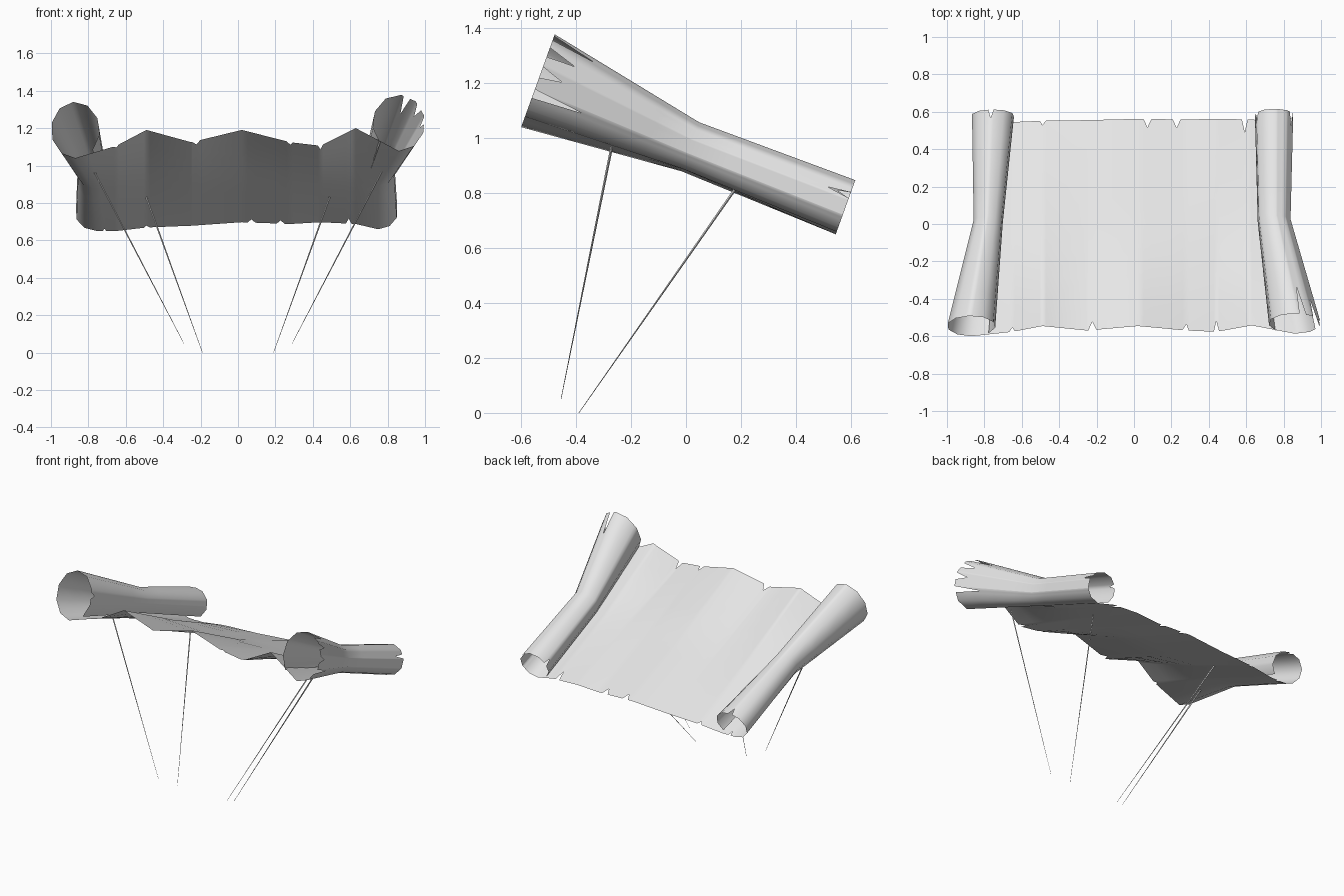
import bpy, bmesh
from math import sin, cos, radians
from mathutils import Vector

cube = bpy.data.objects.get("Cube")
if cube:
    bpy.data.objects.remove(cube, do_unlink=True)

paper = bpy.data.materials.new("pale grey")
paper.use_nodes = True
colour = (0.8, 0.8, 0.8, 1)
paper.diffuse_color = colour
paper.node_tree.nodes["Principled BSDF"].inputs["Base Color"].default_value = colour

NORMAL = Vector((0, 0.34, 0.94))      # upward direction of the tilted sheet
ROLL_STEPS = 9
FLAT_X = (-0.65, -0.49, -0.25, 0.02, 0.28, 0.44, 0.63)


def add_object(name, bm, smooth):
    mesh = bpy.data.meshes.new(name)
    bm.to_mesh(mesh)
    bm.free()
    mesh.materials.append(paper)
    for poly in mesh.polygons:
        poly.use_smooth = smooth
    obj = bpy.data.objects.new(name, mesh)
    bpy.context.collection.objects.link(obj)
    return obj


def roll(side, centre_x, centre_n, rx, rn):
    """Curl from its free inner edge, over the top, to the bottom."""
    angles = [radians(-45 + 315 * i / ROLL_STEPS) for i in range(ROLL_STEPS + 1)]
    return [(side * (centre_x - rx * cos(a)), centre_n + rn * sin(a)) for a in angles]


def section(y, z, right_roll, wave, left_roll):
    """Cross-section: curl, wavy flat part, curl."""
    pts = roll(-1, *right_roll) + list(zip(FLAT_X, wave)) + roll(1, *left_roll)[::-1]
    return [Vector((x, y, z)) + NORMAL * n for x, n in pts]


# Front, middle and back cross-sections
SECTIONS = [
    section(-0.6, 1.04, (0.87, 0.16, 0.13, 0.16),
            (0.07, 0.16, 0.09, 0.16, 0.09, 0.07, 0.17), (0.86, 0.2, 0.14, 0.16)),
    section(-0.02, 0.87, (0.78, 0.1, 0.08, 0.09),
            (0.02, 0.05, 0.03, 0.05, 0.04, 0.04, 0.05), (0.75, 0.11, 0.09, 0.09)),
    section(0.545, 0.65, (0.755, 0.1, 0.115, 0.1),
            (0, 0.02, 0.03, 0.05, 0.04, 0.05, 0.04), (0.75, 0.11, 0.105, 0.1)),
]

# Torn notches: position across the sheet, depth
FRONT_TEARS = [(1.6, 0.03), (10, 0.02), (12.1, 0.04), (14, 0.03), (15, 0.05),
               (18.8, 0.16), (19.7, 0.07), (20.6, 0.09), (21.6, 0.14)]
BACK_TEARS = [(4, 0.04), (9.4, 0.03), (11, 0.02), (13.2, 0.04), (13.8, 0.04),
              (15.8, 0.06), (20.3, 0.07), (24, 0.04)]


def half_width(u):
    return 0.08 if 9 < u < 17 else 0.22


def tear_depth(u, tears):
    return max([0] + [d * (1 - abs(u - c) / half_width(c)) for c, d in tears])


def sheet_point(u, v):
    i = min(int(u), len(SECTIONS[0]) - 2)
    front, mid, back = [s[i].lerp(s[i + 1], u - i) for s in SECTIONS]
    return front.lerp(mid, v * 2) if v < 0.5 else mid.lerp(back, v * 2 - 1)


# Rolled sheet
columns = {float(i) for i in range(len(SECTIONS[0]))}
for c, d in FRONT_TEARS + BACK_TEARS:
    columns |= {round(c + k * half_width(c), 3) for k in (-1, 0, 1)}
bm = bmesh.new()
grid = []
for u in sorted(columns):
    start, end = tear_depth(u, FRONT_TEARS), 1 - tear_depth(u, BACK_TEARS)
    rows = [start + (0.5 - start) * k / 4 for k in range(4)]
    rows += [0.5 + (end - 0.5) * k / 4 for k in range(5)]
    grid.append([bm.verts.new(sheet_point(u, v)) for v in rows])
for a, b in zip(grid, grid[1:]):
    for k in range(len(a) - 1):
        bm.faces.new((a[k], b[k], b[k + 1], a[k + 1]))
add_object("rolled_sheet", bm, True)


# Tapered hanging strings
def string(name, top, bottom):
    top, bottom = Vector(top), Vector(bottom)
    axis = top - bottom
    bm = bmesh.new()
    bmesh.ops.create_cone(bm, cap_ends=True, segments=4, radius1=0.001,
                          radius2=0.005, depth=axis.length)
    turn = Vector((0, 0, 1)).rotation_difference(axis)
    for v in bm.verts:
        v.co = turn @ v.co + (top + bottom) / 2
    add_object(name, bm, False)


for side, label in ((1, "left"), (-1, "right")):
    string("front_string_" + label, (side * 0.77, -0.27, 0.97), (side * 0.29, -0.455, 0.05))
    string("back_string_" + label, (side * 0.49, 0.19, 0.83), (side * 0.19, -0.39, 0))
